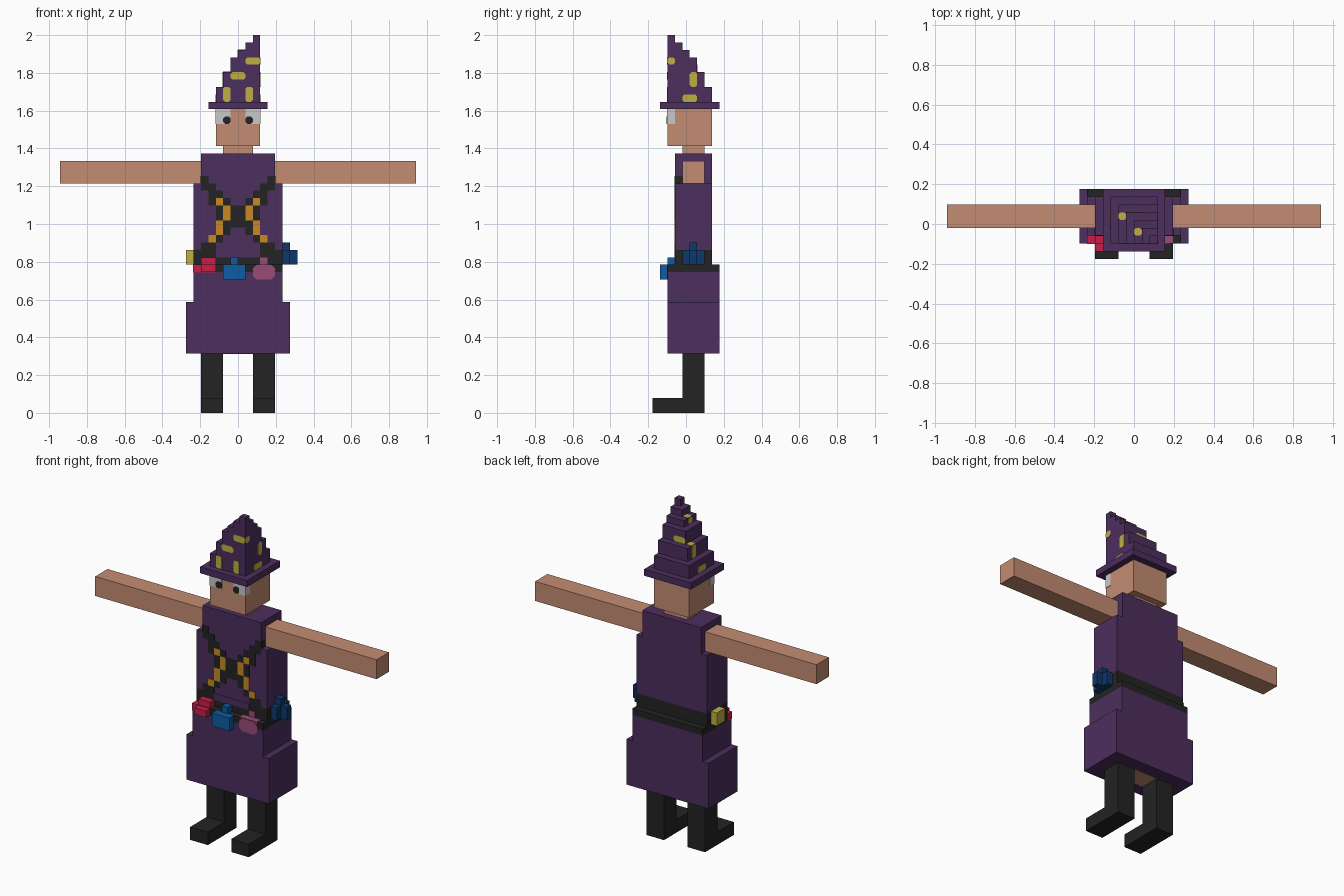
import bpy, bmesh
from mathutils import Vector

cube = bpy.data.objects.get("Cube")
if cube:
    bpy.data.objects.remove(cube, do_unlink=True)

V = 2 / 51          # size of one block
E = 0.06            # how far painted details stand proud, in blocks


def material(name, rgb):
    lin = [((c / 255 + 0.055) / 1.055) ** 2.4 if c > 10 else c / 255 / 12.92 for c in rgb]
    m = bpy.data.materials.new(name)
    m.use_nodes = True
    m.diffuse_color = (*lin, 1)
    bsdf = m.node_tree.nodes["Principled BSDF"]
    bsdf.inputs["Base Color"].default_value = (*lin, 1)
    bsdf.inputs["Roughness"].default_value = 0.9
    return m


PURPLE = material("purple cloth", (76, 46, 93))
SKIN = material("skin", (196, 140, 115))
BLACK = material("black leather", (35, 35, 35))
YELLOW = material("dull yellow", (192, 175, 68))
ORANGE = material("orange", (200, 137, 36))
RED = material("red", (200, 31, 72))
BLUE = material("blue", (15, 92, 163))
NAVY = material("navy", (14, 55, 108))
MAUVE = material("mauve", (152, 76, 117))
WHITE = material("eye grey", (200, 200, 200))


def finish(name, bm, mat):
    bmesh.ops.recalc_face_normals(bm, faces=bm.faces)
    bmesh.ops.scale(bm, vec=(V, V, V), verts=bm.verts)
    mesh = bpy.data.meshes.new(name)
    bm.to_mesh(mesh)
    bm.free()
    mesh.materials.append(mat)
    ob = bpy.data.objects.new(name, mesh)
    bpy.context.collection.objects.link(ob)
    return ob


def add_prism(bm, outline, offset):
    """Extrude a closed outline by an offset vector."""
    face = bm.faces.new([bm.verts.new(p) for p in outline])
    out = bmesh.ops.extrude_face_region(bm, geom=[face])
    moved = [g for g in out["geom"] if isinstance(g, bmesh.types.BMVert)]
    bmesh.ops.translate(bm, vec=offset, verts=moved)


def boxes(name, mat, *specs):
    """Each spec is x0, x1, y0, y1, z0, z1 in blocks."""
    bm = bmesh.new()
    for x0, x1, y0, y1, z0, z1 in specs:
        add_prism(bm, [(x0, y0, z0), (x1, y0, z0), (x1, y1, z0), (x0, y1, z0)], (0, 0, z1 - z0))
    return finish(name, bm, mat)


def spots(name, mat, axis, *specs, cut=0.25):
    """Thin plates with clipped corners; spec is position, a0, a1, b0, b1."""
    bm = bmesh.new()
    i, j = [k for k in range(3) if k != axis]
    for pos, a0, a1, b0, b1 in specs:
        ring = [(a0 + cut, b0), (a1 - cut, b0), (a1, b0 + cut), (a1, b1 - cut),
                (a1 - cut, b1), (a0 + cut, b1), (a0, b1 - cut), (a0, b0 + cut)]
        pts = []
        for a, b in ring:
            p = Vector((0, 0, 0))
            p[axis], p[i], p[j] = pos - E, a, b
            pts.append(p)
        off = Vector((0, 0, 0))
        off[axis] = 2 * E
        add_prism(bm, pts, off)
    return finish(name, bm, mat)


# Legs, feet and arms
for side, s in (("right", -1), ("left", 1)):
    def span(a, b):
        return sorted((s * a, s * b))
    boxes(side + "_leg", BLACK, (*span(2, 5), -0.5, 2.5, 2, 8))
    boxes(side + "_foot", BLACK, (*span(2, 5), -4.5, 2.5, 0, 2))
    boxes(side + "_arm", SKIN, (*span(5, 24), -0.5, 2.5, 31, 34))
    # Eyes wrap round the sides of the head
    boxes(side + "_eye", WHITE, (*span(1, 3 + E), -2.5 - E, -1.5, 39, 41))
    spots(side + "_pupil", BLACK, 1, (-2.5 - E, *span(1, 2), 39, 40))

# Robe and body
boxes("skirt", PURPLE, (-7, 7, -2.5, 4.5, 8, 15))
boxes("upper_skirt", PURPLE, (-6, 6, -2.5, 4.5, 15, 19))
boxes("underside", SKIN, (-2, 2, -0.5, 2.5, 8 - E, 8 + E))
boxes("belt", BLACK, (-6, 6, -2.5, 4.5, 19, 20), (-6, 6, -1.5, 3.5, 20, 22))
boxes("belt_front_cloth", PURPLE, (-3, 3, -1.5 - E, -1, 21, 22))
boxes("torso", PURPLE, (-6, 6, -1.5, 3.5, 22, 31))
boxes("shoulders", PURPLE, (-5, 5, -1.5, 3.5, 31, 35))
boxes("neck", SKIN, (-2, 2, -0.5, 2.5, 35, 36))
boxes("head", SKIN, (-3, 3, -2.5, 3.5, 36, 41))

# Crossed chest straps: z, height, inner x, outer x, mirrored left and right
strap_rows = [(30, 1, 3, 5), (29, 1, 2, 4), (28, 1, 1, 2), (28, 1, 3, 4), (25, 3, 0, 1),
              (26, 2, 2, 3), (24, 2, 1, 2), (23, 1, 2, 3), (22, 1, 3, 5)]
buckle_rows = [(28, 1, 2, 3), (26, 2, 1, 2), (24, 2, 2, 3), (23, 1, 3, 4)]


def mirrored(rows):
    return [(min(s * a, s * b), max(s * a, s * b), -1.5 - E, -1.4, z, z + h)
            for z, h, a, b in rows for s in (-1, 1)]


boxes("chest_straps", BLACK, *mirrored(strap_rows))
boxes("strap_inlays", ORANGE, *mirrored(buckle_rows))
boxes("strap_tops", BLACK, (-5 - E, -4, -1.5 - E, -0.5, 31, 32), (4, 5 + E, -1.5 - E, -0.5, 31, 32))

# Belt pouches and bottles
boxes("red_pouch", RED, (-5, -3, -3.5, -2.5, 19, 20),
      (-6 - E, -3, -2.5 - E, -1.5, 19 - E, 20 + E), (-5, -3, -2.5, -1.5, 20, 21))
boxes("blue_bottle", BLUE, (-2, 1, -3.5, -2.5, 18, 20), (-1, 0, -2.5, -1.5, 20, 21))
spots("mauve_flask", MAUVE, 1, (-2.5, 2, 5, 18, 20), cut=0.5)
boxes("mauve_flask_top", MAUVE, (2, 5, -2.5, -1.5, 19.5, 20 + E), (3, 4, -1.5 - E, -1.4, 20, 21))
boxes("yellow_pouch", YELLOW, (-7, -6, 0.5, 2.5, 20, 22))
boxes("navy_bottles", NAVY, (6, 7, -0.5, 2.5, 20, 22), (7, 8, 0.5, 1.5, 20, 22),
      (6, 7, 0.5, 1.5, 22, 23))

# Hat: stepped tiers stacked on the front left corner
boxes("hat_brim", PURPLE, (-4, 4, -3.5, 4.5, 41, 42))
heights = [42, 44, 46, 48, 49, 50, 51]
boxes("hat_crown", PURPLE, *[(3 - n, 3, -2.5, -2.5 + n, heights[6 - n], heights[7 - n])
                             for n in range(6, 0, -1)])

# Hat spots on the front, sides, back and steps
spots("hat_spots_front", YELLOW, 1, (-2.5, 1, 3, 47, 48), (-2.5, -1, 1, 45, 46),
      (-2.5, -2, -1, 42, 44), (-2.5, 1, 2, 42, 44))
spots("hat_spots_left", YELLOW, 0, (3, -2.5, -1.5, 47, 48), (3, 0.5, 1.5, 44, 46),
      (3, -0.5, 1.5, 42, 43))
spots("hat_spots_right", YELLOW, 0, (0, -1.5, -0.5, 48, 49), (-2, 0.5, 1.5, 44, 46),
      (-3, -0.5, 1.5, 42, 43))
spots("hat_spots_back", YELLOW, 1, (1.5, -1, 1, 46, 47))
spots("hat_spots_top", YELLOW, 2, (46, -2, -1, 0.5, 1.5), (49, 0, 1, -1.5, -0.5))
